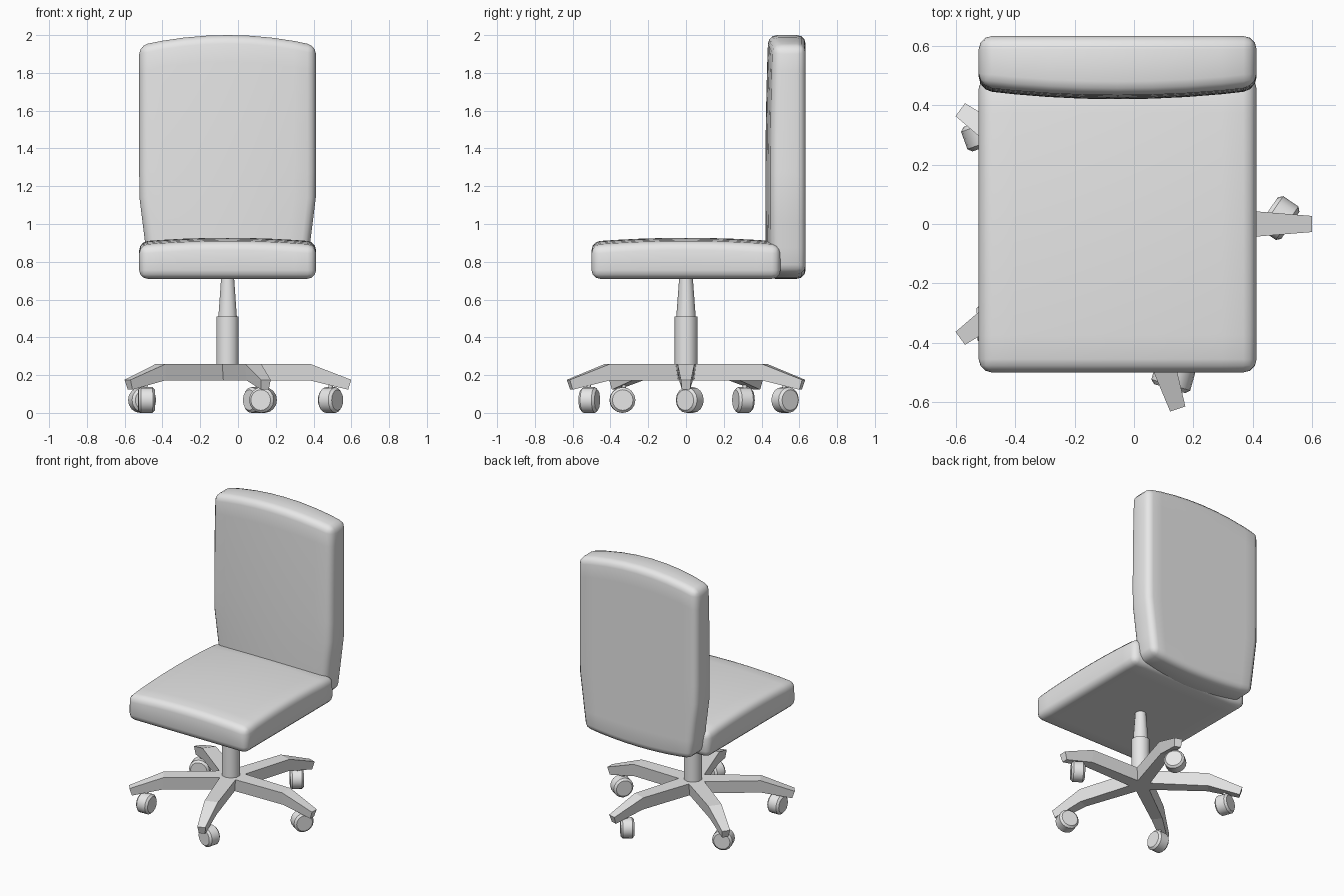
import bpy, bmesh, math
from mathutils import Matrix, Vector

if "Cube" in bpy.data.objects:
    bpy.data.objects.remove(bpy.data.objects["Cube"])

CX = -0.055          # axis of column and seat in x
HALF = 0.468         # half width of both cushions

grey = bpy.data.materials.new("light grey")
grey.diffuse_color = (0.8, 0.8, 0.8, 1)
grey.use_nodes = True
grey.node_tree.nodes["Principled BSDF"].inputs["Base Color"].default_value = grey.diffuse_color


def finish(name, bm, smooth=None):
    bmesh.ops.recalc_face_normals(bm, faces=bm.faces)
    me = bpy.data.meshes.new(name)
    bm.to_mesh(me)
    bm.free()
    me.materials.append(grey)
    if smooth is not None:
        me.shade_smooth()
        me.set_sharp_from_angle(angle=math.radians(smooth))
    ob = bpy.data.objects.new(name, me)
    bpy.context.collection.objects.link(ob)
    return ob


def cushion(name, axes, shape):
    """Unit box sliced along two axes, mapped by shape(), then rounded."""
    bm = bmesh.new()
    bmesh.ops.create_cube(bm, size=2)
    for axis, cuts in axes:
        no = Vector((0, 0, 0))
        no[axis] = 1
        for i in range(1, cuts):
            bmesh.ops.bisect_plane(bm, geom=bm.verts[:] + bm.edges[:] + bm.faces[:],
                                   plane_co=no * (-1 + 2 * i / cuts), plane_no=no)
    for v in bm.verts:
        v.co = shape(*v.co)
    ob = finish(name, bm, 180)
    bev = ob.modifiers.new("round", 'BEVEL')
    bev.width = 0.045
    bev.segments = 3
    bev.limit_method = 'ANGLE'
    bev.angle_limit = math.radians(40)
    return ob


# seat: flat underside, gently crowned top
def seat_shape(u, v, w):
    z = 0.927 - 0.02 * u * u - 0.02 * v * v if w > 0 else 0.71
    return Vector((CX + HALF * u, 0.5 * v, z))


# backrest: arched top, tapered lower sides, crowned front
def back_shape(u, v, w):
    low, top = 0.71 + 0.03 * u * u, 2.0 - 0.055 * u * u
    z = low + (top - low) * (w + 1) / 2
    half = HALF - 0.055 * max(0, (1.15 - z) / 0.44)
    y = 0.633 if v > 0 else 0.42 + 0.03 * u * u + 0.015 * ((z - 1.2) / 0.8) ** 2
    return Vector((CX + half * u, y, z))


cushion("seat", [(0, 8), (1, 8)], seat_shape)
cushion("backrest", [(0, 8), (2, 9)], back_shape)


# column: thick sleeve and tapered gas lift
def cone(name, z0, z1, r0, r1, sides):
    bm = bmesh.new()
    bmesh.ops.create_cone(bm, cap_ends=True, segments=sides, radius1=r0, radius2=r1, depth=z1 - z0,
                          matrix=Matrix.Translation((CX, 0, (z0 + z1) / 2)))
    return finish(name, bm, 50)


cone("column_sleeve", 0.172, 0.51, 0.061, 0.061, 10)
cone("gas_lift", 0.50, 0.73, 0.052, 0.035, 10)

# five-armed base with casters, each a turned copy of the same set
# sections: top radius, bottom radius, half width, top z, bottom z
SECTIONS = [(0, 0, 0.055, 0.26, 0.172),
            (0.435, 0.435, 0.045, 0.26, 0.172),
            (0.655, 0.638, 0.027, 0.175, 0.123)]

for i in range(5):
    turn = Matrix.Translation((CX, 0, 0)) @ Matrix.Rotation(math.radians(72 * i), 4, 'Z')

    # arm
    bm = bmesh.new()
    rings = []
    for rt, rb, h, zt, zb in SECTIONS:
        pts = [(rt, h, zt), (rt, -h, zt), (rb, -0.8 * h, zb), (rb, 0.8 * h, zb)]
        rings.append([bm.verts.new(p) for p in pts])
    for a, b in zip(rings, rings[1:]):
        for k in range(4):
            n = (k + 1) % 4
            bm.faces.new((a[k], a[n], b[n], b[k]))
    bm.faces.new(rings[0])
    bm.faces.new(rings[-1])
    bm.transform(turn)
    finish(f"base_arm_{i + 1}", bm)

    # caster wheel, swivelled relative to its arm
    place = turn @ Matrix.Translation((0.545, 0.02, 0.068))
    swivel = Matrix.Rotation(math.radians(-34), 4, 'Z') @ Matrix.Rotation(math.pi / 2, 4, 'Y')
    bm = bmesh.new()
    bmesh.ops.create_cone(bm, cap_ends=True, segments=16, radius1=0.068, radius2=0.068, depth=0.088)
    rims = [e for e in bm.edges if abs(e.verts[0].co.z - e.verts[1].co.z) < 1e-4]
    bmesh.ops.bevel(bm, geom=rims, offset=0.013, segments=1, affect='EDGES')
    bm.transform(place @ swivel)
    finish(f"caster_{i + 1}", bm, 35)

    # short stem joining wheel and arm
    bm = bmesh.new()
    bmesh.ops.create_cone(bm, cap_ends=True, segments=8, radius1=0.012, radius2=0.012, depth=0.07)
    bm.transform(turn @ Matrix.Translation((0.545, 0.01, 0.14)))
    finish(f"caster_stem_{i + 1}", bm, 50)
